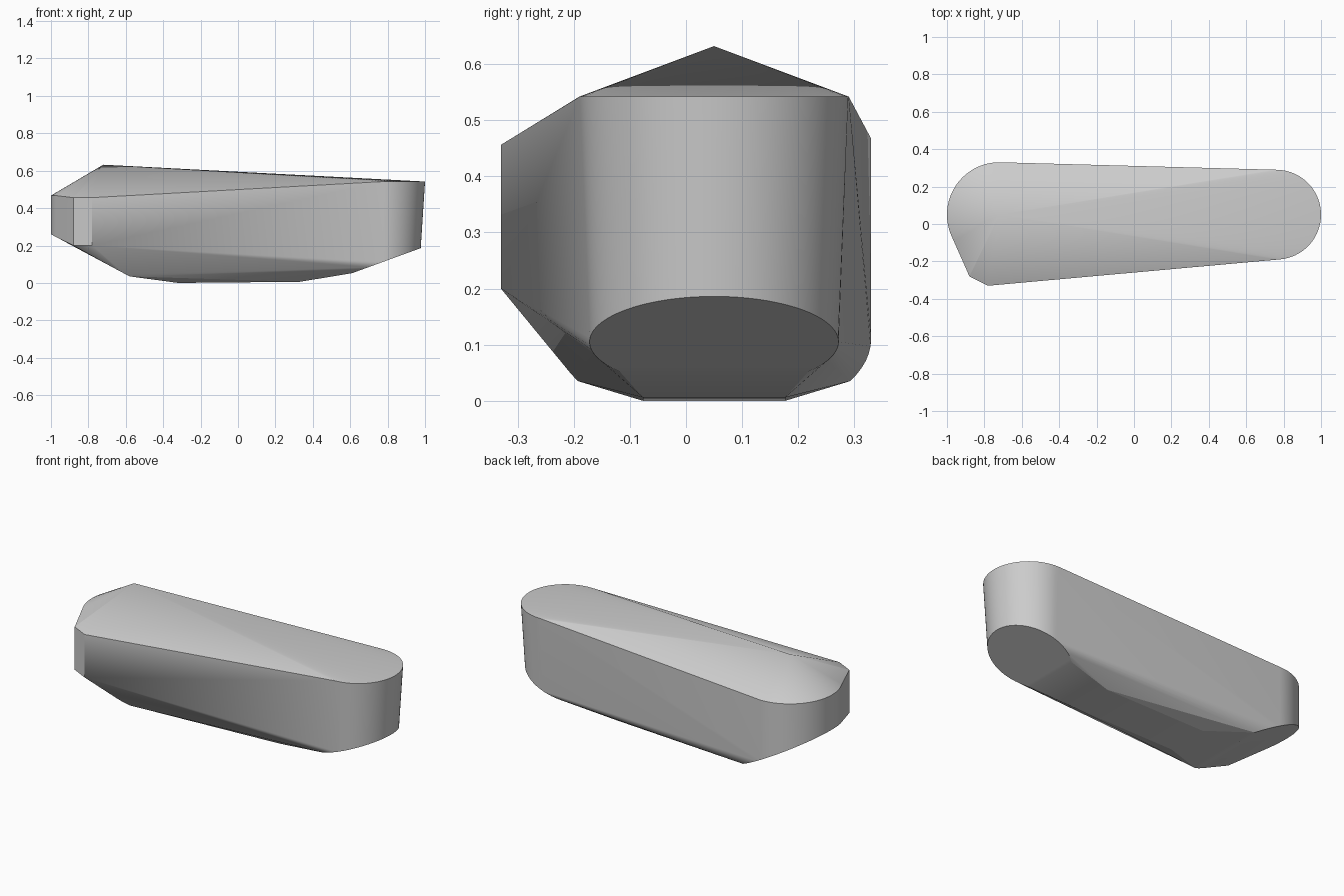
import bpy, bmesh, math

if "Cube" in bpy.data.objects:
    bpy.data.objects.remove(bpy.data.objects["Cube"], do_unlink=True)

MID_Y = 0.05


def disc(cx, radius, height, steps=72, x_min=-2.0, x_max=2.0):
    """Ring of points whose height is a function of x, clipped in x."""
    points = []
    for i in range(steps):
        a = math.tau * i / steps
        x = cx + radius * math.cos(a)
        if x_min <= x <= x_max:
            points.append((x, MID_Y + radius * math.sin(a), height(x)))
    return points


def pair(x, half_width, z):
    """Two points mirrored about the long centre line."""
    return [(x, MID_Y + s * half_width, z) for s in (-1, 1)]


points = []
# Rounded narrow end: level rim above, tilted disc below
points += disc(0.76, 0.24, lambda x: 0.542)
points += disc(0.755, 0.222, lambda x: 0.105 + 0.365 * (x - 0.755), x_min=0.61)
points += pair(0.61, 0.168, 0.052)

# Wide end: level rim above, underside sloping down towards the keel
points += disc(-0.72, 0.28, lambda x: 0.467, x_max=-0.719)
points += disc(-0.72, 0.28, lambda x: 0.11 - 0.536 * (x + 0.72), x_max=-0.58)
points += pair(-0.58, 0.242, 0.035)

# Chamfered front corner of the wide end
for x, y in ((-0.88, -0.28), (-0.78, -0.33)):
    points += [(x, y, 0.2), (x, y, 0.456)]

# Roof peak and flat keel
points.append((-0.72, MID_Y, 0.632))
points += pair(-0.32, 0.127, 0.0) + pair(0.33, 0.127, 0.006)

# Wrap everything in one convex shell
bm = bmesh.new()
for p in points:
    bm.verts.new(p)
bmesh.ops.remove_doubles(bm, verts=bm.verts[:], dist=0.0005)
bmesh.ops.convex_hull(bm, input=bm.verts[:])
loose = [v for v in bm.verts if not v.link_faces]
bmesh.ops.delete(bm, geom=loose, context="VERTS")
bmesh.ops.recalc_face_normals(bm, faces=bm.faces[:])
mesh = bpy.data.meshes.new("hull_body")
bm.to_mesh(mesh)
bm.free()

body = bpy.data.objects.new("hull_body", mesh)
bpy.context.collection.objects.link(body)

# Plain grey finish
grey = bpy.data.materials.new("plain_grey")
grey.use_nodes = True
colour = (0.6, 0.6, 0.6, 1.0)
grey.diffuse_color = colour
grey.node_tree.nodes["Principled BSDF"].inputs["Base Color"].default_value = colour
mesh.materials.append(grey)

# Smooth the rounded ends, keep the facets crisp
bpy.ops.object.select_all(action="DESELECT")
body.select_set(True)
bpy.context.view_layer.objects.active = body
bpy.ops.object.shade_smooth_by_angle(angle=math.radians(12))
